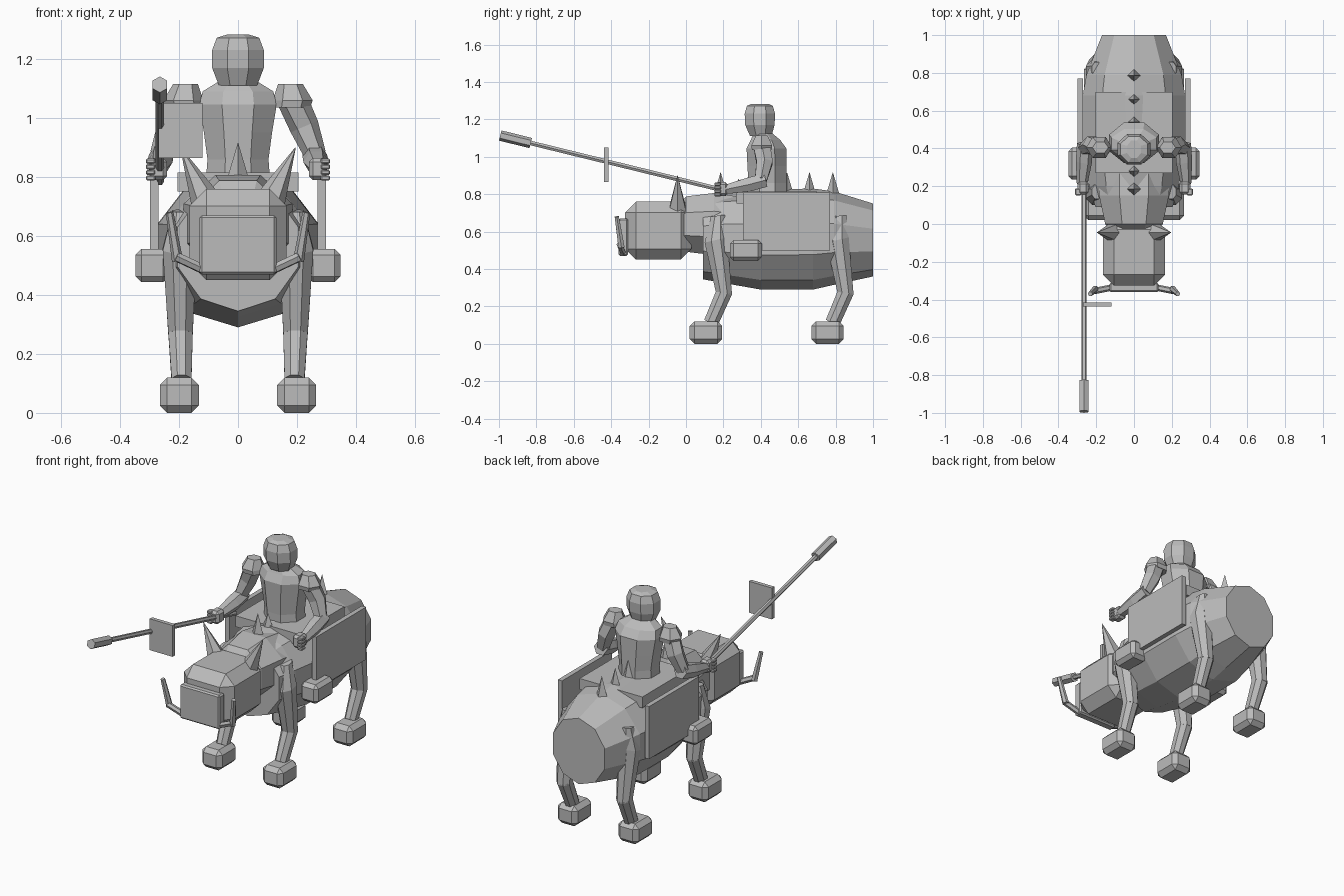
import bpy, bmesh, math
from mathutils import Vector

if "Cube" in bpy.data.objects:
    bpy.data.objects.remove(bpy.data.objects["Cube"])

grey = bpy.data.materials.new("plain grey")
grey.diffuse_color = (0.5, 0.5, 0.5, 1)
grey.use_nodes = True
grey.node_tree.nodes["Principled BSDF"].inputs["Base Color"].default_value = grey.diffuse_color


def finish(name, bm):
    bmesh.ops.recalc_face_normals(bm, faces=bm.faces)
    me = bpy.data.meshes.new(name)
    bm.to_mesh(me)
    bm.free()
    me.materials.append(grey)
    ob = bpy.data.objects.new(name, me)
    bpy.context.collection.objects.link(ob)
    return ob


def box(name, lo, hi, chamfer=0):
    bm = bmesh.new()
    bmesh.ops.create_cube(bm, size=1)
    for v in bm.verts:
        v.co = Vector([(a + b) / 2 + c * (b - a) for a, b, c in zip(lo, hi, v.co)])
    if chamfer:
        bmesh.ops.bevel(bm, geom=bm.edges[:], offset=chamfer, segments=1, affect='EDGES')
    return finish(name, bm)


def loft(name, rings):
    """Skin closed rings of equal point count and cap both ends."""
    bm = bmesh.new()
    vs = [[bm.verts.new(p) for p in r] for r in rings]
    n = len(vs[0])
    for a, b in zip(vs, vs[1:]):
        for i in range(n):
            bm.faces.new((a[i], a[(i + 1) % n], b[(i + 1) % n], b[i]))
    bm.faces.new(vs[0])
    bm.faces.new(vs[-1])
    return finish(name, bm)


def ring(c, u, v, n, start=0):
    """Ellipse of n points about c with radius vectors u and v."""
    c, u, v = Vector(c), Vector(u), Vector(v)
    return [c + u * math.cos(a) + v * math.sin(a)
            for a in (math.radians(start) + math.tau * i / n for i in range(n))]


def limb(name, points, n=6, start=0):
    """Tube through (centre, radius) points; horizontal reference is x."""
    rings = []
    for i, (p, r) in enumerate(points):
        a = Vector(points[max(i - 1, 0)][0])
        b = Vector(points[min(i + 1, len(points) - 1)][0])
        d = (b - a).normalized()
        u = (Vector((1, 0, 0)) - d * d.x).normalized()
        rings.append(ring(p, u * r, d.cross(u) * r, n, start))
    return loft(name, rings)


def spike(name, base, tip, r, n=4):
    return limb(name, [(base, r), (tip, 0.001)], n)


def across(sections, n, start):
    """Upright rings along y from (y, half width, bottom, top)."""
    return [ring((0, y, (b + t) / 2), (w, 0, 0), (0, 0, (t - b) / 2), n, start)
            for y, w, b, t in sections]


# Beast barrel and neck
loft("body", across([(0.09, 0.215, 0.345, 0.78), (0.2, 0.25, 0.325, 0.805),
                     (0.4, 0.285, 0.29, 0.825), (0.68, 0.285, 0.29, 0.83),
                     (0.79, 0.265, 0.315, 0.815), (1.0, 0.178, 0.36, 0.75)], 10, -90))
loft("neck", across([(-0.05, 0.13, 0.50, 0.735), (0.0, 0.165, 0.48, 0.80),
                     (0.15, 0.20, 0.46, 0.82), (0.28, 0.2, 0.46, 0.80)], 8, 22.5))

# Beast head
box("beast_head", (-0.165, -0.325, 0.45), (0.165, 0.03, 0.76), 0.058)
box("snout", (-0.13, -0.36, 0.47), (0.13, -0.31, 0.67), 0.008)

# Ridge of back spikes
for y in (0.185, 0.28, 0.54, 0.66, 0.785):
    spike("back_spike", (0, y, 0.79), (0, y, 0.88 if y == 0.28 else 0.915), 0.038)

# Saddle
box("saddle", (-0.205, 0.27, 0.75), (0.205, 0.70, 0.815))

# Paired parts
for s, side in ((-1, "right"), (1, "left")):
    def span(name, x0, x1, y0, y1, z0, z1, c=0):
        xs = sorted((s * x0, s * x1))
        return box(f"{side}_{name}", (xs[0], y0, z0), (xs[1], y1, z1), c)

    spike(f"{side}_horn", (s * 0.11, -0.045, 0.72), (s * 0.195, -0.045, 0.9), 0.052, 6)
    limb(f"{side}_tusk_root", [((s * 0.11, -0.335, 0.483), 0.017),
                               ((s * 0.21, -0.355, 0.53), 0.017)])
    limb(f"{side}_tusk", [((s * 0.205, -0.345, 0.515), 0.019),
                          ((s * 0.232, -0.37, 0.68), 0.013)])
    span("side_panel", 0.27, 0.298, 0.305, 0.77, 0.5, 0.81)
    span("stirrup", 0.235, 0.348, 0.235, 0.405, 0.443, 0.555, 0.02)

    # Legs
    for part, dy in (("front", 0), ("rear", 0.65)):
        def section(x0, x1, y0, y1, z0, z1):
            return ring((s * (x0 + x1) / 2, dy + (y0 + y1) / 2, (z0 + z1) / 2),
                        ((x1 - x0) / 2, 0, 0), (0, (y1 - y0) / 2, (z1 - z0) / 2), 8, 22.5)
        loft(f"{side}_{part}_upper_leg", [
            section(0.17, 0.225, 0.13, 0.21, 0.68, 0.69),
            section(0.135, 0.26, 0.095, 0.225, 0.54, 0.57),
            section(0.15, 0.24, 0.155, 0.25, 0.28, 0.26)])
        loft(f"{side}_{part}_lower_leg", [
            section(0.15, 0.24, 0.158, 0.25, 0.285, 0.265),
            section(0.155, 0.228, 0.095, 0.17, 0.13, 0.09)])
        span(f"{part}_foot", 0.133, 0.265, 0.02 + dy, 0.193 + dy, 0, 0.12, 0.025)

    # Rider arms
    loft(f"{side}_shoulder_pad", [
        ring((s * 0.18, 0.405, 1.035), (0.065, 0, 0), (0, 0.06, 0), 6),
        ring((s * 0.185, 0.405, 1.06), (0.068, 0, 0), (0, 0.065, 0), 6),
        ring((s * 0.178, 0.405, 1.115), (0.042, 0, 0), (0, 0.035, 0), 6)])
    limb(f"{side}_upper_arm", [((s * 0.185, 0.405, 1.06), 0.052),
                               ((s * 0.225, 0.42, 0.97), 0.05),
                               ((s * 0.262, 0.40, 0.875), 0.037)])
    limb(f"{side}_forearm", [((s * 0.26, 0.425, 0.875), 0.042),
                             ((s * 0.265, 0.33, 0.85), 0.043),
                             ((s * 0.275, 0.21, 0.825), 0.028)])
    span("hand", 0.24, 0.3, 0.155, 0.225, 0.79, 0.865, 0.014)
    for k in range(4):
        z = 0.788 + k * 0.019
        span("finger", 0.28, 0.312, 0.152, 0.187, z, z + 0.017, 0.004)

# Rider torso: z, half width, front y, back y
loft("torso", [ring((0, (f + b) / 2, z), (w, 0, 0), (0, (b - f) / 2, 0), 8, 22.5)
               for z, w, f, b in [(0.76, 0.12, 0.325, 0.545), (0.86, 0.112, 0.325, 0.545),
                                  (0.95, 0.125, 0.32, 0.545), (1.045, 0.142, 0.315, 0.545),
                                  (1.09, 0.13, 0.34, 0.51), (1.13, 0.06, 0.36, 0.46)]])

# Rider head
loft("rider_head", [ring((0, y, z), (w, 0, 0), (0, d, 0), 8, 22.5)
                    for z, y, w, d in [(1.11, 0.40, 0.07, 0.062), (1.17, 0.395, 0.095, 0.085),
                                       (1.23, 0.395, 0.095, 0.088), (1.272, 0.395, 0.078, 0.075),
                                       (1.283, 0.395, 0.04, 0.05)]])

# Lance with thick tip and square flag plate
def lance_point(y):
    return (-0.265, y, 0.826 + (0.18 - y) * 0.245)

limb("lance_pole", [(lance_point(0.35), 0.014), (lance_point(-0.85), 0.014)])
limb("lance_tip", [(lance_point(-0.83), 0.028), (lance_point(-0.993), 0.028)], 6, 30)
box("lance_plate", (-0.27, -0.438, 0.865), (-0.12, -0.415, 1.05))
